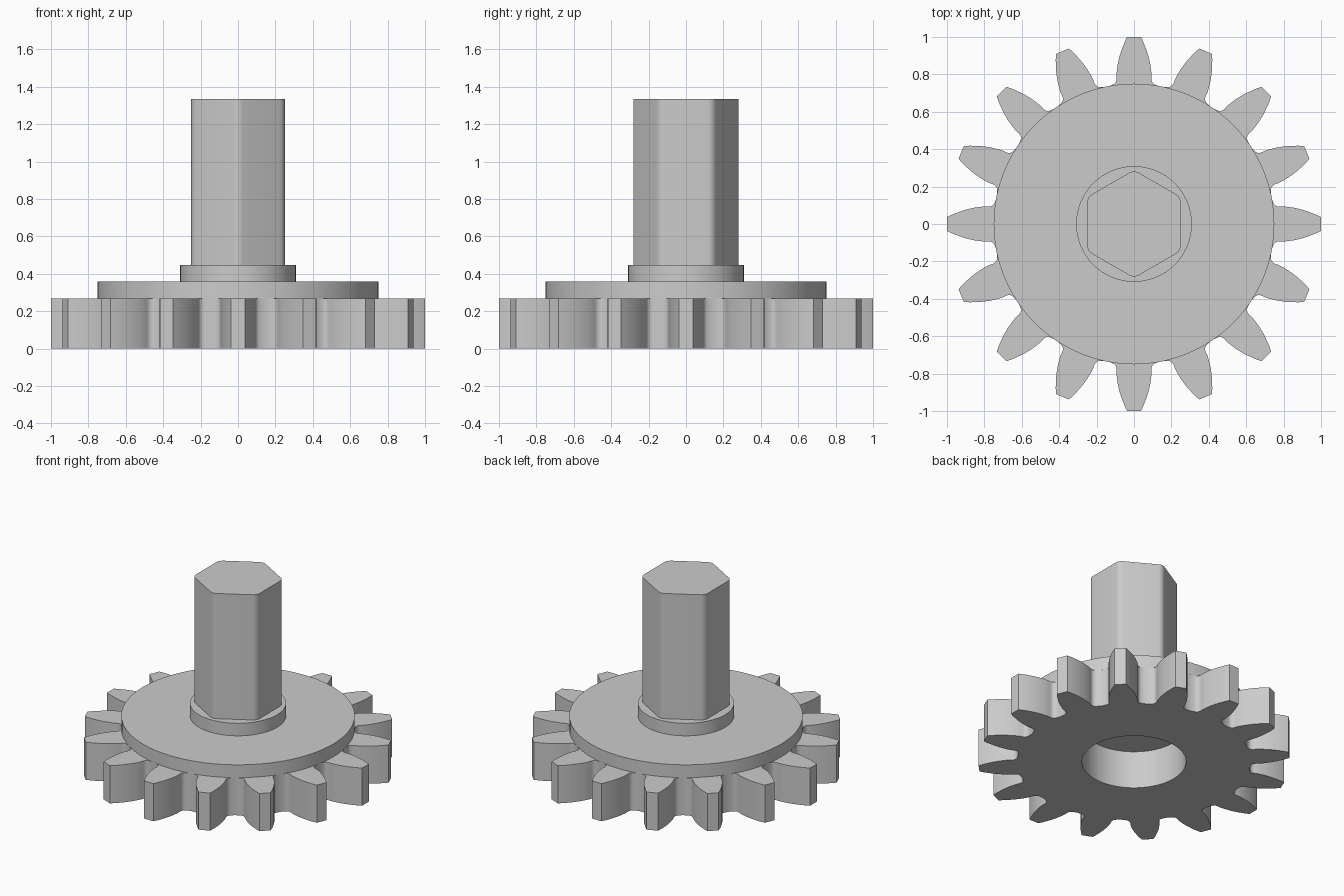
import bpy
import bmesh
import math

if "Cube" in bpy.data.objects:
    bpy.data.objects.remove(bpy.data.objects["Cube"])

grey = bpy.data.materials.new("light_grey")
grey.diffuse_color = (0.6, 0.6, 0.6, 1)
grey.use_nodes = True
grey.node_tree.nodes["Principled BSDF"].inputs["Base Color"].default_value = grey.diffuse_color


def finish(name, bm):
    bmesh.ops.recalc_face_normals(bm, faces=bm.faces[:])
    mesh = bpy.data.meshes.new(name)
    bm.to_mesh(mesh)
    bm.free()
    mesh.materials.append(grey)
    obj = bpy.data.objects.new(name, mesh)
    bpy.context.collection.objects.link(obj)
    bpy.ops.object.select_all(action='DESELECT')
    obj.select_set(True)
    bpy.context.view_layer.objects.active = obj
    bpy.ops.object.shade_smooth_by_angle(angle=math.radians(35))
    return obj


def prism(name, outline, z0, z1):
    """Solid extrusion of a closed outline."""
    bm = bmesh.new()
    low = [bm.verts.new((x, y, z0)) for x, y in outline]
    high = [bm.verts.new((x, y, z1)) for x, y in outline]
    n = len(outline)
    bm.faces.new(low[::-1])
    bm.faces.new(high)
    for i in range(n):
        j = (i + 1) % n
        bm.faces.new((low[i], low[j], high[j], high[i]))
    return finish(name, bm)


def pierced_prism(name, outline, hole_radius, z0, z1):
    """Extrusion of a star-shaped outline with a round through hole."""
    bm = bmesh.new()
    hole = []
    for x, y in outline:
        r = math.hypot(x, y)
        hole.append((x / r * hole_radius, y / r * hole_radius))
    rings = [[bm.verts.new((x, y, z)) for x, y in pts]
             for pts, z in ((outline, z0), (outline, z1), (hole, z1), (hole, z0))]
    n = len(outline)
    for k in range(4):
        a, b = rings[k], rings[(k + 1) % 4]
        for i in range(n):
            j = (i + 1) % n
            bm.faces.new((a[i], a[j], b[j], b[i]))
    return finish(name, bm)


def circle(radius, n=96):
    return [(radius * math.cos(math.tau * i / n), radius * math.sin(math.tau * i / n))
            for i in range(n)]


# Gear outline: half a tooth as (half width, radial height), mirrored and repeated
TEETH = 16
flank = [(0.037, 1.0), (0.05, 0.973), (0.061, 0.945), (0.075, 0.905), (0.086, 0.86),
         (0.092, 0.82), (0.0935, 0.795), (0.0925, 0.78), (0.0935, 0.768),
         (0.098, 0.757), (0.106, 0.749), (0.118, 0.743)]
gap = math.pi / TEETH
root = (0.748 * math.sin(gap), 0.748 * math.cos(gap))
tooth = [(-x, y) for x, y in flank[::-1]] + flank + [root]
gear_outline = []
for t in range(TEETH):
    a = -math.tau * t / TEETH
    c, s = math.cos(a), math.sin(a)
    gear_outline += [(x * c - y * s, x * s + y * c) for x, y in tooth]

# Toothed ring with the round socket underneath
pierced_prism("gear_ring", gear_outline, 0.334, 0.0, 0.267)

# Flange and collar
prism("flange_disc", circle(0.75), 0.267, 0.358)
prism("collar", circle(0.309), 0.358, 0.447)

# Hexagonal shaft with rounded corners
ROUND, STEPS = 0.05, 6
centre_r = (0.25 - ROUND) / math.cos(math.pi / 6)
hexagon = []
for k in range(6):
    mid = math.radians(90 + 60 * k)
    for i in range(STEPS + 1):
        a = mid + math.radians(-30 + 60 * i / STEPS)
        hexagon.append((centre_r * math.cos(mid) + ROUND * math.cos(a),
                        centre_r * math.sin(mid) + ROUND * math.sin(a)))
prism("hex_shaft", hexagon, 0.447, 1.335)
